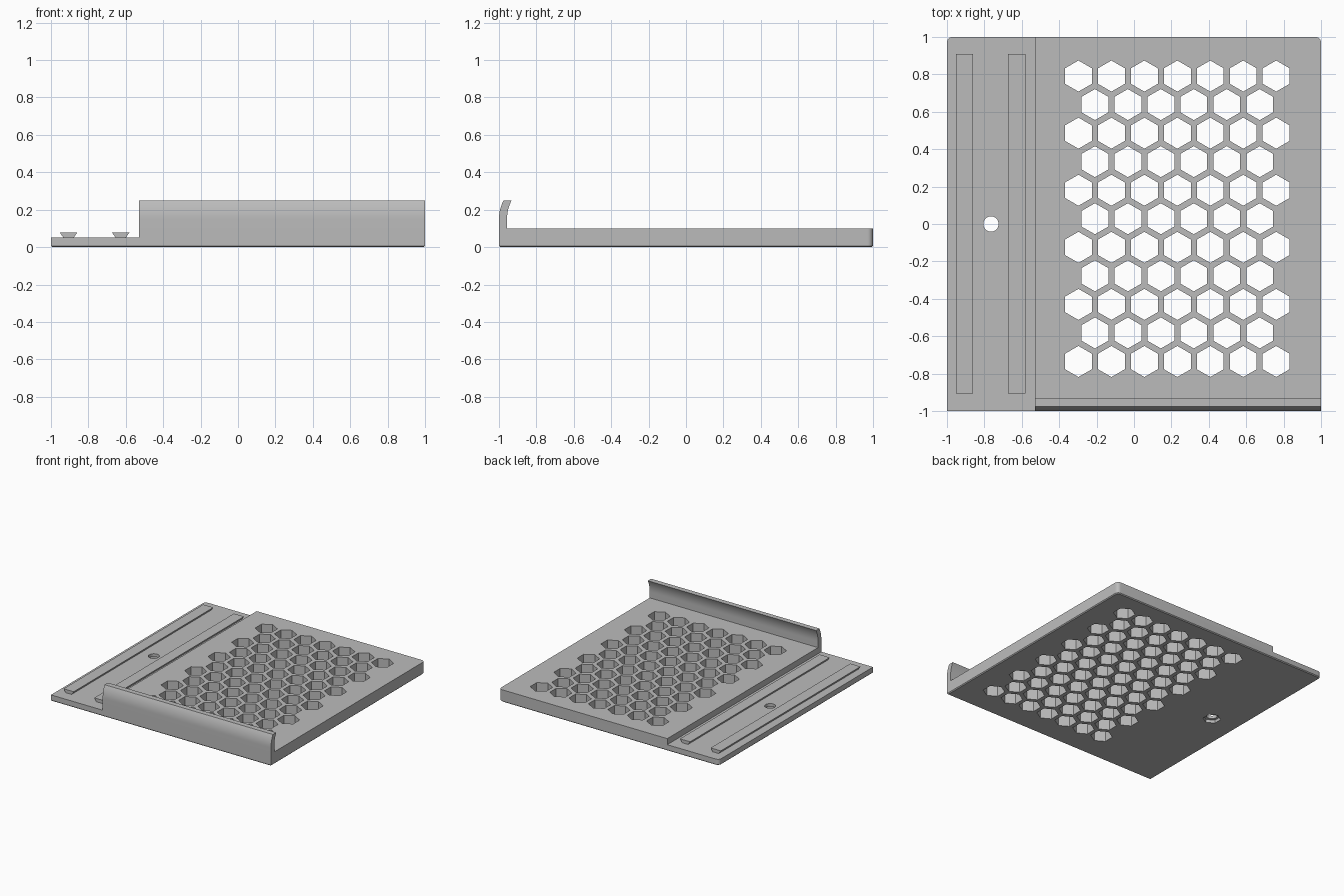
import bpy
import bmesh
from math import sin, cos, pi, radians

cube = bpy.data.objects.get("Cube")
if cube:
    bpy.data.objects.remove(cube, do_unlink=True)

grey = bpy.data.materials.new("plain_grey")
grey.use_nodes = True
grey.diffuse_color = (0.5, 0.5, 0.5, 1)
grey.node_tree.nodes["Principled BSDF"].inputs["Base Color"].default_value = (0.5, 0.5, 0.5, 1)

STEP_X, DECK, LEDGE = -0.53, 0.1, 0.05


def loft(bm, rings):
    """Closed solid through a list of rings with equal point counts."""
    loops = [[bm.verts.new(p) for p in ring] for ring in rings]
    for a, b in zip(loops, loops[1:]):
        for i in range(len(a)):
            j = (i + 1) % len(a)
            bm.faces.new((a[i], a[j], b[j], b[i]))
    bm.faces.new(loops[0][::-1])
    bm.faces.new(loops[-1])


def make(name, *solids):
    bm = bmesh.new()
    for rings in solids:
        loft(bm, rings)
    bmesh.ops.recalc_face_normals(bm, faces=bm.faces[:])
    mesh = bpy.data.meshes.new(name)
    bm.to_mesh(mesh)
    bm.free()
    mesh.materials.append(grey)
    obj = bpy.data.objects.new(name, mesh)
    bpy.context.collection.objects.link(obj)
    return obj


def polygon(x, y, radius, sides, z0, z1):
    """Upright prism with a point toward the back."""
    ring = [(x + radius * sin(2 * pi * i / sides), y + radius * cos(2 * pi * i / sides))
            for i in range(sides)]
    return [[(px, py, z) for px, py in ring] for z in (z0, z1)]


def box(x0, x1, y0, y1, z0, z1):
    ring = [(x0, y0), (x1, y0), (x1, y1), (x0, y1)]
    return [[(x, y, z) for x, y in ring] for z in (z0, z1)]


def cut(target, cutter):
    cutter.hide_render = True
    mod = target.modifiers.new("cut", "BOOLEAN")
    mod.operation = "DIFFERENCE"
    mod.solver = "EXACT"
    mod.object = cutter
    bpy.context.view_layer.objects.active = target
    bpy.ops.object.modifier_apply(modifier=mod.name)
    bpy.data.objects.remove(cutter, do_unlink=True)


# Base plate: rounded back corners, fine chamfer round the underside
R = 0.03
outline = [(-1, -1), (1, -1)]
for cx, start in ((1 - R, 0), (R - 1, 90)):
    for i in range(7):
        a = radians(start + 15 * i)
        outline.append((cx + R * cos(a), 1 - R + R * sin(a)))
plate = make("base_plate", [[(x * s, y * s, z) for x, y in outline]
                            for s, z in ((0.993, 0), (1, 0.007), (1, DECK))])

# Lower ledge along one side
cut(plate, make("ledge_cutter", box(-1.2, STEP_X, -1.2, 1.2, LEDGE, 0.3)))

# Honeycomb vents, alternating rows of seven and six
PITCH = 0.1762
cells = []
for row in range(11):
    odd = row % 2
    for col in range(7 - odd):
        cells.append(polygon(-0.297 + PITCH * (col + odd / 2), -0.735 + 0.1526 * row,
                             0.083, 6, -0.1, 0.3))
cut(plate, make("vent_cutter", *cells))

# Bolt hole with a hexagonal nut recess underneath
cut(plate, make("bolt_cutter", polygon(-0.765, 0, 0.041, 32, -0.1, 0.3)))
cut(plate, make("nut_cutter", polygon(-0.765, 0, 0.068, 6, -0.1, 0.025)))

# Curved retaining lip along the front of the deck
T = 0.043
outer = [(-1, DECK), (-1, 0.15)]
for i in range(1, 9):
    a = radians(28) * i / 8
    outer.append((-1 + 0.213 * (1 - cos(a)), 0.15 + 0.213 * sin(a)))
profile = outer + [(y + T, z) for y, z in reversed(outer)]
lip = make("front_lip", [[(x, y, z) for y, z in profile] for x in (STEP_X, 1)])

# Dovetail rails on the ledge
for name, x in (("outer_rail", -0.906), ("inner_rail", -0.627)):
    section = [(x - 0.027, LEDGE), (x + 0.027, LEDGE), (x + 0.046, 0.077), (x - 0.046, 0.077)]
    make(name, [[(px, y, z) for px, z in section] for y in (-0.905, 0.908)])

# Smooth curved walls, keep corners crisp
bpy.ops.object.select_all(action="DESELECT")
for obj in (plate, lip):
    obj.select_set(True)
bpy.context.view_layer.objects.active = plate
bpy.ops.object.shade_smooth_by_angle(angle=radians(25))
